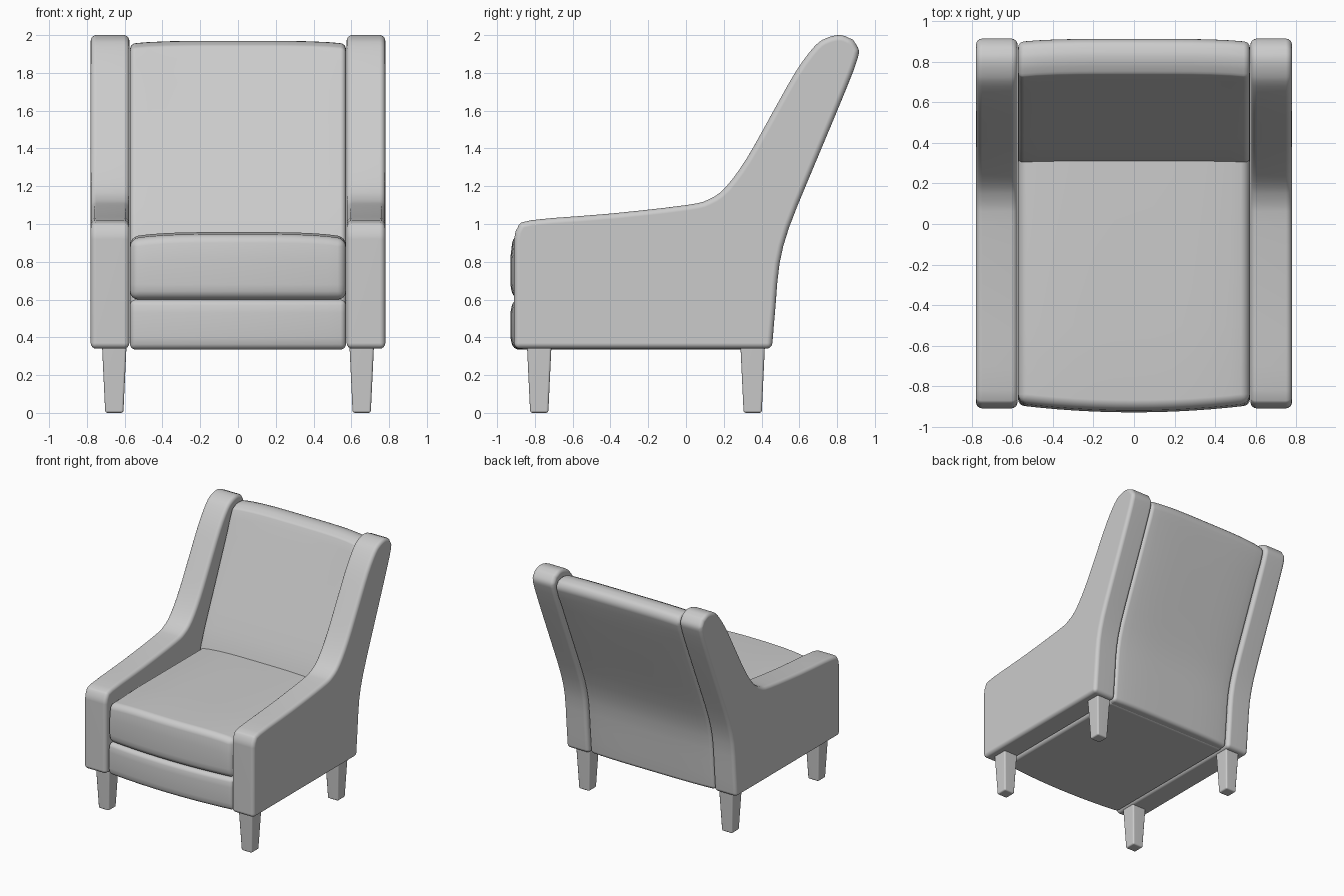
import bpy
import bmesh
from math import radians
from mathutils import Vector

cube = bpy.data.objects.get("Cube")
if cube:
    bpy.data.objects.remove(cube, do_unlink=True)


def make_material(name, colour):
    mat = bpy.data.materials.new(name)
    mat.use_nodes = True
    mat.diffuse_color = colour
    mat.node_tree.nodes["Principled BSDF"].inputs["Base Color"].default_value = colour
    return mat


GREY = make_material("plain grey", (0.6, 0.6, 0.6, 1))


def smooth_path(points, steps=3):
    """Catmull-Rom curve through open (y, z) points."""
    p = [Vector(q) for q in points]
    p = [p[0] * 2 - p[1]] + p + [p[-1] * 2 - p[-2]]
    out = []
    for a, b, c, d in zip(p, p[1:], p[2:], p[3:]):
        for i in range(steps):
            t = i / steps
            out.append(0.5 * (2 * b + (c - a) * t + (2 * a - 5 * b + 4 * c - d) * t ** 2
                              + (3 * b - a - 3 * c + d) * t ** 3))
    return out + [p[-2]]


def finish(name, bm, bevel, segments=4):
    """Turn the bmesh into an object with rounded edges and smooth shading."""
    bmesh.ops.recalc_face_normals(bm, faces=bm.faces)
    mesh = bpy.data.meshes.new(name)
    bm.to_mesh(mesh)
    bm.free()
    mesh.materials.append(GREY)
    obj = bpy.data.objects.new(name, mesh)
    bpy.context.collection.objects.link(obj)
    bpy.ops.object.select_all(action="DESELECT")
    obj.select_set(True)
    bpy.context.view_layer.objects.active = obj
    mod = obj.modifiers.new("rounding", "BEVEL")
    mod.width = bevel
    mod.segments = segments
    mod.limit_method = "ANGLE"
    mod.angle_limit = radians(40)
    mod.use_clamp_overlap = False
    bpy.ops.object.modifier_apply(modifier=mod.name)
    bpy.ops.object.shade_smooth_by_angle(angle=radians(40))
    obj.modifiers.new("soft normals", "WEIGHTED_NORMAL").keep_sharp = True
    return obj


def extrude_profile(name, profile, x0, x1, bevel, slices=1, shape=None):
    """Sweep a closed (y, z) profile along x; shape(x, y, z) may bulge it."""
    bm = bmesh.new()
    rings = []
    for i in range(slices + 1):
        x = x0 + (x1 - x0) * i / slices
        ring = []
        for y, z in profile:
            co = shape(x, y, z) if shape else (x, y, z)
            ring.append(bm.verts.new(co))
        rings.append(ring)
    n = len(profile)
    for a, b in zip(rings, rings[1:]):
        for j in range(n):
            k = (j + 1) % n
            bm.faces.new((a[j], a[k], b[k], b[j]))
    bm.faces.new(rings[0])
    bm.faces.new(rings[-1])
    return finish(name, bm, bevel)


# Shared curve down the rear of the chair
rear = smooth_path([(0.92, 1.92), (0.89, 1.82), (0.78, 1.55), (0.65, 1.24),
                    (0.545, 0.98), (0.495, 0.79), (0.475, 0.58), (0.455, 0.34)], 2)

# Side panels: arm and wing in one sweeping outline
arm_top = smooth_path([(-0.91, 0.92), (-0.892, 0.98), (-0.82, 1.02), (-0.4, 1.055),
                       (0.0, 1.1), (0.12, 1.13), (0.21, 1.195), (0.32, 1.345),
                       (0.45, 1.575), (0.58, 1.805), (0.68, 1.94), (0.745, 1.985),
                       (0.82, 2.0), (0.885, 1.975)], 3)
outline = [Vector((-0.91, 0.34))] + arm_top + rear
for side, sign in (("left", 1), ("right", -1)):
    extrude_profile(side + "_side_panel", outline, sign * 0.575, sign * 0.78, 0.03)

HALF = 0.572

# Backrest between the panels
back_front = smooth_path([(0.24, 0.6), (0.31, 0.95), (0.5, 1.4), (0.71, 1.88),
                          (0.755, 1.95), (0.83, 1.97), (0.89, 1.955)], 3)


def bulge_back(x, y, z):
    e = abs(x / HALF) ** 4
    if z > 1.8:
        z -= 0.015 * e
    if y > 0.43 + 0.3 * max(0, z - 0.95):
        y -= 0.015 * e
    return x, y, z


extrude_profile("backrest", back_front + rear + [Vector((0.24, 0.34))],
                -HALF, HALF, 0.03, 12, bulge_back)


# Seat cushion and front rail, both bowed towards the front
def bow(x, y, z):
    e = x / HALF
    if y < -0.8:
        y += 0.035 * e * e
    if z > 0.8:
        z -= 0.025 * e ** 4
    return x, y, z


cushion = [(-0.915, 0.6), (-0.93, 0.68), (-0.93, 0.82), (-0.915, 0.945),
           (-0.5, 0.957), (0.36, 0.955), (0.3, 0.6)]
extrude_profile("seat_cushion", cushion, -HALF, HALF, 0.045, 12, bow)
rail = [(-0.915, 0.335), (-0.93, 0.4), (-0.93, 0.53), (-0.915, 0.6),
        (0.4, 0.6), (0.4, 0.335)]
extrude_profile("seat_base", rail, -HALF, HALF, 0.03, 12, bow)

# Tapered legs
for end, y in (("front", -0.777), ("back", 0.353)):
    for side, sign in (("left", 1), ("right", -1)):
        bm = bmesh.new()
        bmesh.ops.create_cube(bm, size=1)
        for v in bm.verts:
            width = 0.13 if v.co.z > 0 else 0.096
            v.co = (sign * 0.655 + v.co.x * width, y + v.co.y * width,
                    0.36 if v.co.z > 0 else 0)
        finish(f"{end}_{side}_leg", bm, 0.012, 3)
